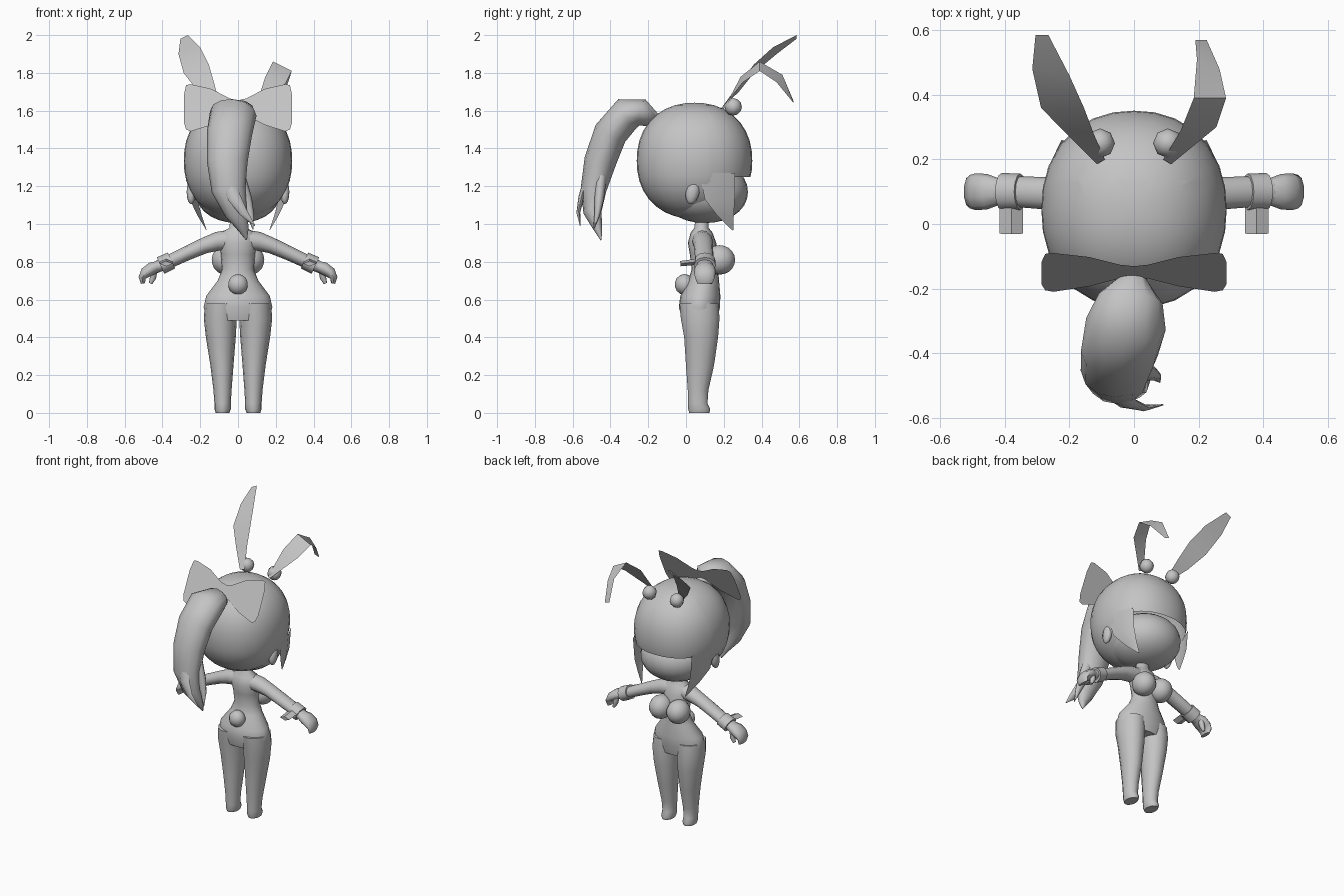
import bpy, bmesh, math
from mathutils import Vector, Matrix

grey = bpy.data.materials.new("plain_grey")
grey.diffuse_color = (0.55, 0.55, 0.55, 1)


def finish(name, bm, closed=True, angle=60):
    if closed:
        bmesh.ops.recalc_face_normals(bm, faces=bm.faces)
    me = bpy.data.meshes.new(name)
    bm.to_mesh(me)
    bm.free()
    me.materials.append(grey)
    ob = bpy.data.objects.new(name, me)
    bpy.context.collection.objects.link(ob)
    bpy.ops.object.select_all(action='DESELECT')
    ob.select_set(True)
    bpy.context.view_layer.objects.active = ob
    bpy.ops.object.shade_smooth_by_angle(angle=math.radians(angle))
    return ob


def ball(name, c, r, u=16, v=10, n=2.0, rot=0):
    """Ellipsoid; n above 2 makes it boxier."""
    bm = bmesh.new()
    bmesh.ops.create_uvsphere(bm, u_segments=u, v_segments=v, radius=1)
    for w in bm.verts:
        k = sum(abs(a) ** n for a in w.co) ** (-1 / n)
        w.co = Vector([w.co[i] * k * r[i] for i in range(3)])
        w.co = Matrix.Rotation(rot, 3, 'X') @ w.co + Vector(c)
    return finish(name, bm)


def tube(name, rings, side, seg=12, along=None, angle=60):
    """Loft ellipses (centre, half size on the side axis, other half size)."""
    bm = bmesh.new()
    pts = [Vector(r[0]) for r in rings]
    s0 = Vector(side)
    loops = []
    for i, (c, a, b) in enumerate(rings):
        t = Vector(along) if along else pts[min(i + 1, len(pts) - 1)] - pts[max(i - 1, 0)]
        t.normalize()
        s = (s0 - t * s0.dot(t)).normalized()
        m = t.cross(s)
        loops.append([bm.verts.new(pts[i] + s * a * math.cos(q) + m * b * math.sin(q))
                      for q in [2 * math.pi * k / seg for k in range(seg)]])
    for p, q in zip(loops, loops[1:]):
        for k in range(seg):
            j = (k + 1) % seg
            bm.faces.new((p[k], p[j], q[j], q[k]))
    bm.faces.new(loops[0])
    bm.faces.new(loops[-1])
    return finish(name, bm, angle=angle)


def sheet(name, rows, sx=1, angle=35):
    """Open surface through rows of points."""
    bm = bmesh.new()
    g = [[bm.verts.new((p[0] * sx, p[1], p[2])) for p in r] for r in rows]
    for a, b in zip(g, g[1:]):
        for k in range(len(a) - 1):
            f = (a[k], a[k + 1], b[k + 1], b[k])
            bm.faces.new(f if sx > 0 else f[::-1])
    return finish(name, bm, False, angle)


# Hair cap with a cut face opening
hair = ball("hair_cap", (0, 0.045, 1.335), (0.287, 0.306, 0.307), 28, 18, 2.2)
bm = bmesh.new()
bm.from_mesh(hair.data)
for co, no in (((0, 0, 1.25), (0, 0, 1)), ((0, 0.13, 0), (0, 1, 0))):
    bmesh.ops.bisect_plane(bm, geom=bm.verts[:] + bm.edges[:] + bm.faces[:],
                           plane_co=co, plane_no=no)
cut = [f for f in bm.faces if f.calc_center_median().z < 1.25
       and f.calc_center_median().y > 0.13]
bmesh.ops.delete(bm, geom=cut, context='FACES')
bm.to_mesh(hair.data)
bm.free()

ball("face", (0, 0.10, 1.17), (0.225, 0.228, 0.165), 24, 14, 2.1)

# Ponytail and its loose strands
tube("ponytail", [((0, -0.17, 1.55), .04, .04), ((-.01, -.23, 1.59), .10, .07),
                  ((-.025, -.31, 1.585), .125, .09), ((-.045, -.40, 1.48), .12, .09),
                  ((-.057, -.455, 1.33), .108, .085), ((-.05, -.49, 1.18), .09, .068),
                  ((-.01, -.495, 1.06), .06, .048), ((.03, -.465, .97), .028, .022),
                  ((.045, -.45, .915), .003, .003)], (1, 0, 0), 12)
tube("ponytail_back_strand", [((-.06, -.52, 1.25), .04, .02), ((-.02, -.555, 1.14), .035, .015),
                              ((.03, -.57, 1.06), .022, .01), ((.09, -.56, .99), .002, .002)],
     (1, 0, 0), 8)
tube("ponytail_side_strand", [((.0, -.45, 1.25), .04, .03), ((.04, -.46, 1.13), .035, .025),
                              ((.065, -.47, 1.05), .02, .015), ((.08, -.49, .97), .002, .002)],
     (1, 0, 0), 8)


# Flat bow leaning against the back of the head
def bow_point(x, z):
    return (x, -0.21 + 0.48 * (z - 1.49), z)


half = [(0.0, 1.655, 1.58), (0.045, 1.665, 1.575), (0.14, 1.715, 1.525),
        (0.25, 1.74, 1.49), (0.275, 1.735, 1.50), (0.287, 1.68, 1.54)]
cols = [(-x, t, b) for x, t, b in half[:0:-1]] + half
sheet("bow", [[bow_point(x, b) for x, t, b in cols], [bow_point(x, t) for x, t, b in cols]])

# Upright and folded long ears
sheet("upright_ear", [[(-.115, .185, 1.61), (-.09, .20, 1.61)],
                      [(-.21, .28, 1.70), (-.125, .28, 1.74)],
                      [(-.288, .36, 1.80), (-.155, .36, 1.845)],
                      [(-.315, .48, 1.90), (-.20, .46, 1.935)],
                      [(-.305, .585, 1.98), (-.265, .585, 2.0)]])
sheet("folded_ear", [[(.09, .20, 1.61), (.115, .185, 1.61)],
                     [(.145, .29, 1.78), (.255, .30, 1.75)],
                     [(.185, .39, 1.86), (.285, .39, 1.81)],
                     [(.195, .51, 1.79), (.265, .48, 1.75)],
                     [(.19, .57, 1.65), (.225, .57, 1.64)]])

# Torso rings: height, half width, back, front
torso = [(.49, .165, -.02, .165), (.56, .182, -.038, .18), (.62, .168, -.03, .182),
         (.70, .108, .012, .175), (.76, .084, .03, .17), (.84, .09, .02, .17),
         (.90, .10, .01, .16), (.955, .088, .025, .14), (.98, .045, .045, .12),
         (1.06, .04, .05, .12)]
tube("torso", [((0, (b + f) / 2, z), w, (f - b) / 2) for z, w, b, f in torso],
     (1, 0, 0), 20, (0, 0, 1))
ball("tail", (0, -0.008, 0.68), (.055, .052, .055), 10, 7)

# Leg rings: height, inner, outer, back, front
leg = [(.58, .0, .175, -.037, .175), (.50, .006, .181, -.03, .18), (.40, .012, .17, -.012, .172),
       (.25, .024, .146, -.002, .15), (.12, .034, .130, .008, .12), (.05, .038, .125, .01, .115),
       (.02, .038, .125, .01, .13), (.0, .046, .118, .016, .125)]

for tag, s in (("right", 1), ("left", -1)):
    tube("leg_" + tag, [((s * (i + o) / 2, (b + f) / 2, z), (o - i) / 2, (f - b) / 2)
                        for z, i, o, b, f in leg], (1, 0, 0), 14, (0, 0, 1))
    ball("bust_" + tag, (s * .067, .178, .81), (.074, .082, .078), 14, 10)
    ball("head_ear_" + tag, (s * .248, .035, 1.17), (.025, .036, .066), 10, 8, rot=-.2)
    ball("ear_bobble_" + tag, (s * .105, .25, 1.62), (.046, .046, .046), 8, 6)
    # Front side lock of hair
    sheet("side_lock_" + tag, [
        [(.272, .07, 1.27), (.268, .17, 1.27), (.225, .26, 1.27)],
        [(.255, .10, 1.13), (.248, .18, 1.13), (.215, .258, 1.13)],
        [(.215, .165, 1.045), (.212, .21, 1.045), (.192, .253, 1.045)],
        [(.172, .235, .975), (.170, .243, .97), (.165, .25, .965)]], s, 60)
    # Arm, cuff, cuff flap and hand
    tube("arm_" + tag, [((s * .04, .085, .915), .055, .055), ((s * .11, .088, .908), .055, .05),
                        ((s * .18, .092, .885), .05, .042), ((s * .27, .095, .845), .05, .038),
                        ((s * .36, .1, .803), .048, .036), ((s * .44, .1, .768), .042, .03)],
         (0, 1, 0), 12)
    tube("cuff_" + tag, [((s * .352, .1, .807), .056, .046), ((s * .41, .1, .78), .058, .048)],
         (0, 1, 0), 12, angle=40)
    tube("cuff_flap_" + tag, [((s * .38, .06, .80), .036, .016), ((s * .38, -.03, .79), .036, .014)],
         (1, 0, 0), 4, angle=30)
    tube("hand_" + tag, [((s * .415, .1, .78), .04, .028), ((s * .455, .1, .765), .055, .035),
                         ((s * .49, .1, .742), .057, .031), ((s * .508, .1, .715), .052, .02),
                         ((s * .503, .1, .685), .04, .012)], (0, 1, 0), 10)
    tube("thumb_" + tag, [((s * .445, .125, .755), .02, .018), ((s * .45, .13, .715), .018, .017),
                          ((s * .463, .13, .685), .01, .009)], (0, 1, 0), 8)
